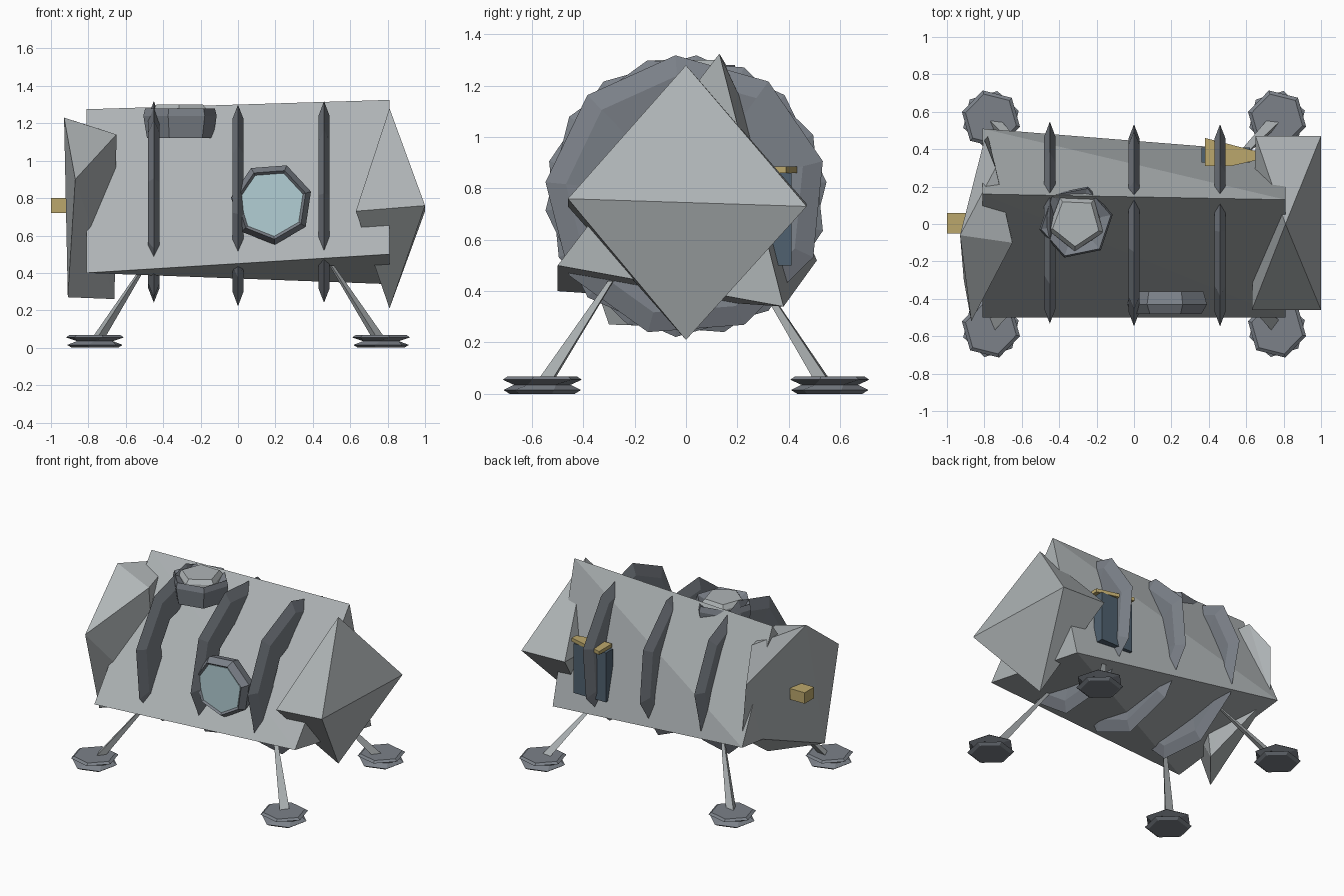
import bpy, bmesh
from math import cos, sin, pi
from mathutils import Vector

if "Cube" in bpy.data.objects:
    bpy.data.objects.remove(bpy.data.objects["Cube"])


def mat(name, rgb):
    m = bpy.data.materials.new(name)
    m.diffuse_color = (*rgb, 1)
    m.use_nodes = True
    m.node_tree.nodes["Principled BSDF"].inputs["Base Color"].default_value = m.diffuse_color
    return m


HULL = mat("grey_hull", (0.43, 0.46, 0.47))
STEEL = mat("blue_grey_steel", (0.20, 0.22, 0.25))
GLASS = mat("pale_glass", (0.45, 0.62, 0.66))
GOLD = mat("brass", (0.50, 0.39, 0.15))
DARK = mat("dark_panel", (0.08, 0.12, 0.16))


def finish(name, bm, material):
    bmesh.ops.recalc_face_normals(bm, faces=bm.faces)
    me = bpy.data.meshes.new(name)
    bm.to_mesh(me)
    bm.free()
    ob = bpy.data.objects.new(name, me)
    bpy.context.collection.objects.link(ob)
    me.materials.append(material)
    return ob


def hull(name, pts, material=HULL):
    bm = bmesh.new()
    for p in pts:
        bm.verts.new(p)
    res = bmesh.ops.convex_hull(bm, input=bm.verts)
    junk = [g for g in res["geom_interior"] if isinstance(g, bmesh.types.BMVert)]
    bmesh.ops.delete(bm, geom=junk, context='VERTS')
    return finish(name, bm, material)


def loft(name, sections, material=HULL, loop=False):
    bm = bmesh.new()
    rows = [[bm.verts.new(p) for p in s] for s in sections]
    n = len(rows[0])
    for i in range(len(rows) if loop else len(rows) - 1):
        a, b = rows[i], rows[(i + 1) % len(rows)]
        for j in range(n):
            k = (j + 1) % n
            bm.faces.new((a[j], a[k], b[k], b[j]))
    if not loop:
        bm.faces.new(rows[0])
        bm.faces.new(rows[-1])
    return finish(name, bm, material)


def polygon(center, axis, r, n, turn=0.0):
    """Regular polygon facing along the given axis."""
    out = []
    for i in range(n):
        a = turn + 2 * pi * i / n
        c, s = r * cos(a), r * sin(a)
        off = {'x': (0, c, s), 'y': (c, 0, s), 'z': (c, s, 0)}[axis]
        out.append(Vector(center) + Vector(off))
    return out


def box(x0, x1, y0, y1, z0, z1):
    return [(x, y, z) for x in (x0, x1) for y in (y0, y1) for z in (z0, z1)]


# Main hull: slightly twisted three-sided tank
hull("tank_body", [(-.81, -.50, .40), (-.81, .16, 1.275), (-.81, .51, .52),
                   (.81, -.50, .50), (.81, .13, 1.325), (.81, .38, .34)])

# Faceted end caps
hull("right_end_cap", [(1, .47, .73), (1, -.46, .76), (.81, 0, 1.28),
                       (.81, 0, .21), (.63, -.46, .73), (.65, .47, .74)])
hull("left_end_cap", [(-.93, -.06, 1.23), (-.65, -.10, 1.14), (-.74, .30, 1.17),
                      (-.87, -.52, .90), (-.91, -.30, .27), (-.66, .0, .26),
                      (-.78, .47, .57), (-.80, .45, .95)])

# Reinforcing rings: deep fins that sink into the hull
C = .77
for label, x, turn in (("left", -.45, .1), ("middle", 0, .45), ("right", .46, .25)):
    rows = [polygon((x + dx, 0, C), 'x', r, 9, turn)
            for dx, r in ((0, .55), (.03, .47), (.012, .27), (-.012, .27), (-.03, .47))]
    loft(label + "_ring", rows, STEEL, loop=True)

# Front porthole: frame and glass
PX, PZ = .18, .77
loft("porthole_frame", [polygon((PX, y, PZ), 'y', r, 7, .3) for y, r in
                        ((-.36, .20), (-.43, .22), (-.48, .19), (-.44, .15))],
     STEEL, loop=True)
loft("porthole_glass", [polygon((PX, y, PZ), 'y', r, 7, .3)
                        for y, r in ((-.40, .17), (-.47, .175))], GLASS)

# Top hatch: collar and lid
HX = -.31
loft("hatch_collar", [polygon((HX, .01, z), 'z', r, 6, .2) for z, r in
                      ((1.12, .18), (1.24, .20), (1.28, .19), (1.25, .13))],
     STEEL, loop=True)
loft("hatch_lid", [polygon((HX, .01, z), 'z', r, 5, .9)
                   for z, r in ((1.18, .16), (1.27, .155), (1.30, .13))])

# Rear access panel with brass ledge, and brass fitting on the left end
hull("rear_panel", box(.36, .62, .33, .41, .50, .86), DARK)
hull("rear_brass_ledge", [(x, y, z) for z in (.86, .885) for x, y in
                          ((.38, .31), (.38, .46), (.65, .39), (.65, .34), (.52, .31))], GOLD)
hull("left_brass_fitting", box(-1, -.88, -.05, .06, .72, .80), GOLD)

# Four splayed legs on waisted pads
for sx, side in ((-1, "left"), (1, "right")):
    for sy, end in ((-1, "front"), (1, "rear")):
        tag = f"{end}_{side}"
        foot = (sx * .765, sy * .56)
        loft(tag + "_leg", [polygon((sx * .75, sy * .54, .05), 'z', .04, 3, .4),
                            polygon((sx * .50, sy * .29, .44), 'z', .014, 3, .4)])
        loft(tag + "_pad", [polygon((*foot, z), 'z', r, 6, t) for z, r, t in
                            ((0, .13, .3), (.015, .155, .3), (.035, .11, .5),
                             (.055, .16, .8), (.068, .14, .8))], STEEL)
